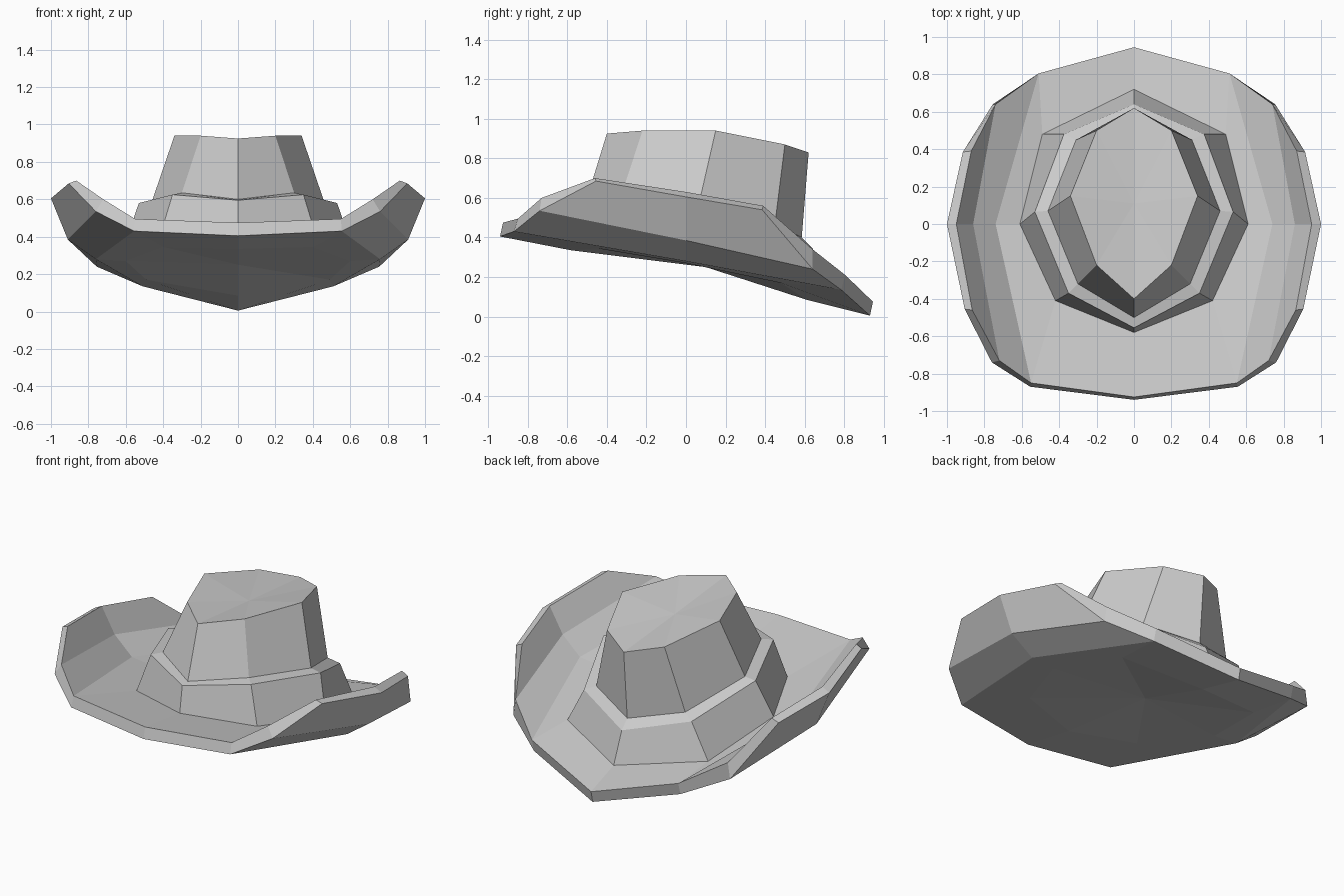
import bpy
import bmesh

old = bpy.data.objects.get("Cube")
if old:
    bpy.data.objects.remove(old, do_unlink=True)

felt = bpy.data.materials.new("grey_felt")
felt.use_nodes = True
colour = (0.6, 0.6, 0.6, 1)
felt.diffuse_color = colour
felt.node_tree.nodes["Principled BSDF"].inputs["Base Color"].default_value = colour


class HalfShell:
    """Collects the +x half of a part and mirrors it into a whole."""

    def __init__(self):
        self.bm = bmesh.new()

    def points(self, coords):
        return [self.bm.verts.new(c) for c in coords]

    def loft(self, lower, upper):
        for i in range(len(lower) - 1):
            self.bm.faces.new((lower[i], lower[i + 1], upper[i + 1], upper[i]))

    def fan(self, ring, centre):
        tip = self.bm.verts.new(centre)
        for a, b in zip(ring, ring[1:]):
            self.bm.faces.new((a, b, tip))

    def finish(self, name):
        bm = self.bm
        mirrored = bmesh.ops.duplicate(bm, geom=bm.verts[:] + bm.edges[:] + bm.faces[:])
        for v in mirrored["geom"]:
            if isinstance(v, bmesh.types.BMVert):
                v.co.x = -v.co.x
        bmesh.ops.reverse_faces(bm, faces=[f for f in mirrored["geom"]
                                           if isinstance(f, bmesh.types.BMFace)])
        bmesh.ops.remove_doubles(bm, verts=bm.verts[:], dist=0.001)
        mesh = bpy.data.meshes.new(name)
        bm.to_mesh(mesh)
        bm.free()
        mesh.materials.append(felt)
        obj = bpy.data.objects.new(name, mesh)
        bpy.context.collection.objects.link(obj)
        return obj


# Half rings, each running from the front round the left side to the back
rim_top = [(0, -.925, .475), (.55, -.85, .495), (.72, -.73, .6), (.865, -.46, .7),
           (.95, 0, .63), (.87, .39, .56), (.74, .64, .34), (.51, .805, .21), (0, .945, .075)]
rim_under = [(0, -.94, .405), (.555, -.87, .43), (.76, -.74, .535), (.905, -.455, .685),
             (1, 0, .605), (.915, .385, .54), (.755, .64, .24), (.51, .785, .135), (0, .93, .005)]
band_base = [(0, -.58, .43), (.42, -.41, .395), (.61, 0, .35), (.49, .48, .22), (0, .72, .155)]
band_top = [(0, -.555, .595), (.35, -.37, .625), (.53, .065, .58), (.375, .48, .44), (0, .64, .345)]
crown_base = [(0, -.5, .6), (.3, -.32, .635), (.46, .07, .59), (.31, .45, .47), (0, .585, .4)]
crown_top = [(0, -.4, .925), (.2, -.22, .94), (.34, .15, .94), (.2, .5, .87), (0, .62, .83)]
lining = [(0, -.58, .335), (.4, -.45, .345), (.6, 0, .27), (.49, .48, .17), (0, .61, .085)]


def brim_side(shell, rim, inner, folds, flip):
    """One skin of the brim, with the side curled up along two folds."""
    r, n = rim, inner
    m, k = shell.points(folds)
    quads = [(n[0], n[1], r[1], r[0]), (n[1], n[2], m, r[1]),
             (n[2], n[3], r[7], m), (n[3], n[4], r[8], r[7]),
             (r[1], m, k, r[2]), (r[2], k, r[4], r[3]),
             (m, r[7], r[6], k), (k, r[6], r[5], r[4])]
    for q in quads:
        shell.bm.faces.new(q if flip else q[::-1])


# Brim: upper skin, lower skin, edge wall and closed underside
brim = HalfShell()
top, under = brim.points(rim_top), brim.points(rim_under)
brim_side(brim, top, brim.points(band_base), [(.74, 0, .365), (.86, 0, .475)], False)
inside = brim.points(lining)
brim_side(brim, under, inside, [(.76, 0, .28), (.91, 0, .385)], True)
brim.loft(under, top)
brim.fan(inside[::-1], (0, .1, .25))
brim.finish("brim")

# Hat band: sloping wall and the narrow ledge on top of it
band = HalfShell()
ledge = band.points(band_top)
band.loft(band.points(band_base), ledge)
band.loft(ledge, band.points(crown_base))
band.finish("hat_band")

# Crown: tapered wall with a dented top
crown = HalfShell()
edge = crown.points(crown_top)
crown.loft(crown.points(crown_base), edge)
crown.fan(edge, (0, .11, .875))
crown.finish("crown")
